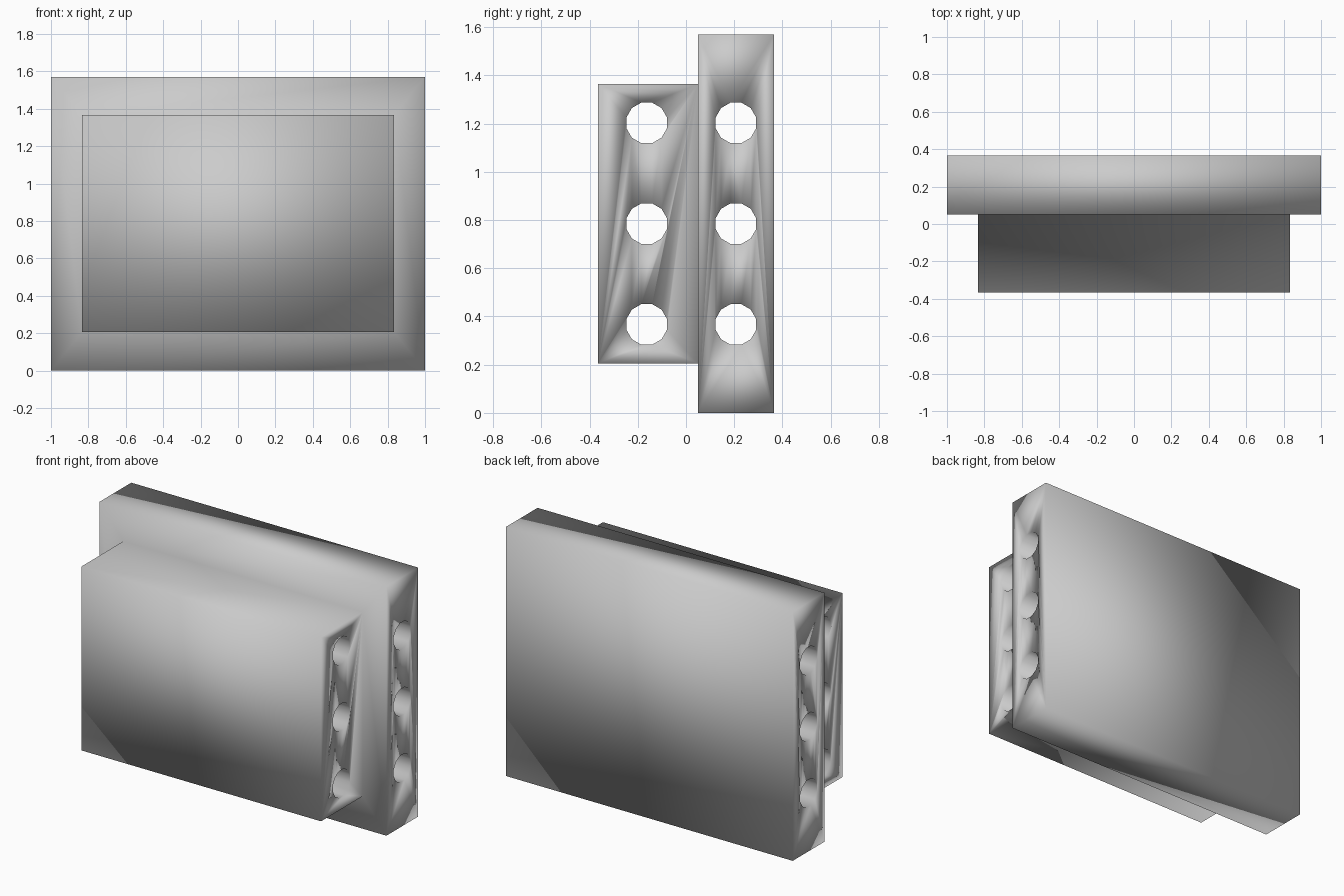
import bpy, bmesh, math
from mathutils import Matrix

if "Cube" in bpy.data.objects:
    bpy.data.objects.remove(bpy.data.objects["Cube"])


def make_object(name, bm):
    mesh = bpy.data.meshes.new(name)
    bmesh.ops.recalc_face_normals(bm, faces=bm.faces[:])
    bm.to_mesh(mesh)
    bm.free()
    obj = bpy.data.objects.new(name, mesh)
    bpy.context.collection.objects.link(obj)
    return obj


# Stepped block: back slab whose front face is inset and pulled forward
HEIGHT, BACK, STEP, FRONT = 1.57, 0.365, 0.05, -0.365
bm = bmesh.new()
size = Matrix.Diagonal((2.0, BACK - STEP, HEIGHT, 1))
place = Matrix.Translation((0, (BACK + STEP) / 2, HEIGHT / 2))
bmesh.ops.create_cube(bm, size=1, matrix=place @ size)
front = min(bm.faces, key=lambda f: f.calc_center_median().y)
bmesh.ops.inset_region(bm, faces=[front], thickness=0.1)
for v in front.verts:
    v.co.x = math.copysign(0.835, v.co.x)
    v.co.z = 1.365 if v.co.z > HEIGHT / 2 else 0.205
raised = bmesh.ops.extrude_face_region(bm, geom=[front])["geom"]
for v in raised:
    if isinstance(v, bmesh.types.BMVert):
        v.co.y = FRONT
if front.is_valid:
    bmesh.ops.delete(bm, geom=[front], context="FACES_ONLY")
block = make_object("stepped_block", bm)

# Six twelve-sided bores running sideways through both slabs
bm = bmesh.new()
for y in (-0.163, 0.207):
    for z in (0.367, 0.785, 1.203):
        m = (Matrix.Translation((0, y, z)) @ Matrix.Rotation(math.pi / 2, 4, "Y")
             @ Matrix.Rotation(math.radians(15), 4, "Z"))
        bmesh.ops.create_cone(bm, cap_ends=True, segments=12, radius1=0.087,
                              radius2=0.087, depth=2.4, matrix=m)
cutter = make_object("bore_cutter", bm)
cutter.hide_render = True

# Cut the bores, then shade the whole block smooth
mod = block.modifiers.new("bores", "BOOLEAN")
mod.operation = "DIFFERENCE"
mod.solver = "EXACT"
mod.object = cutter
bpy.context.view_layer.objects.active = block
block.select_set(True)
bpy.ops.object.modifier_apply(modifier=mod.name)
bpy.data.objects.remove(cutter)
block.data.shade_smooth()
